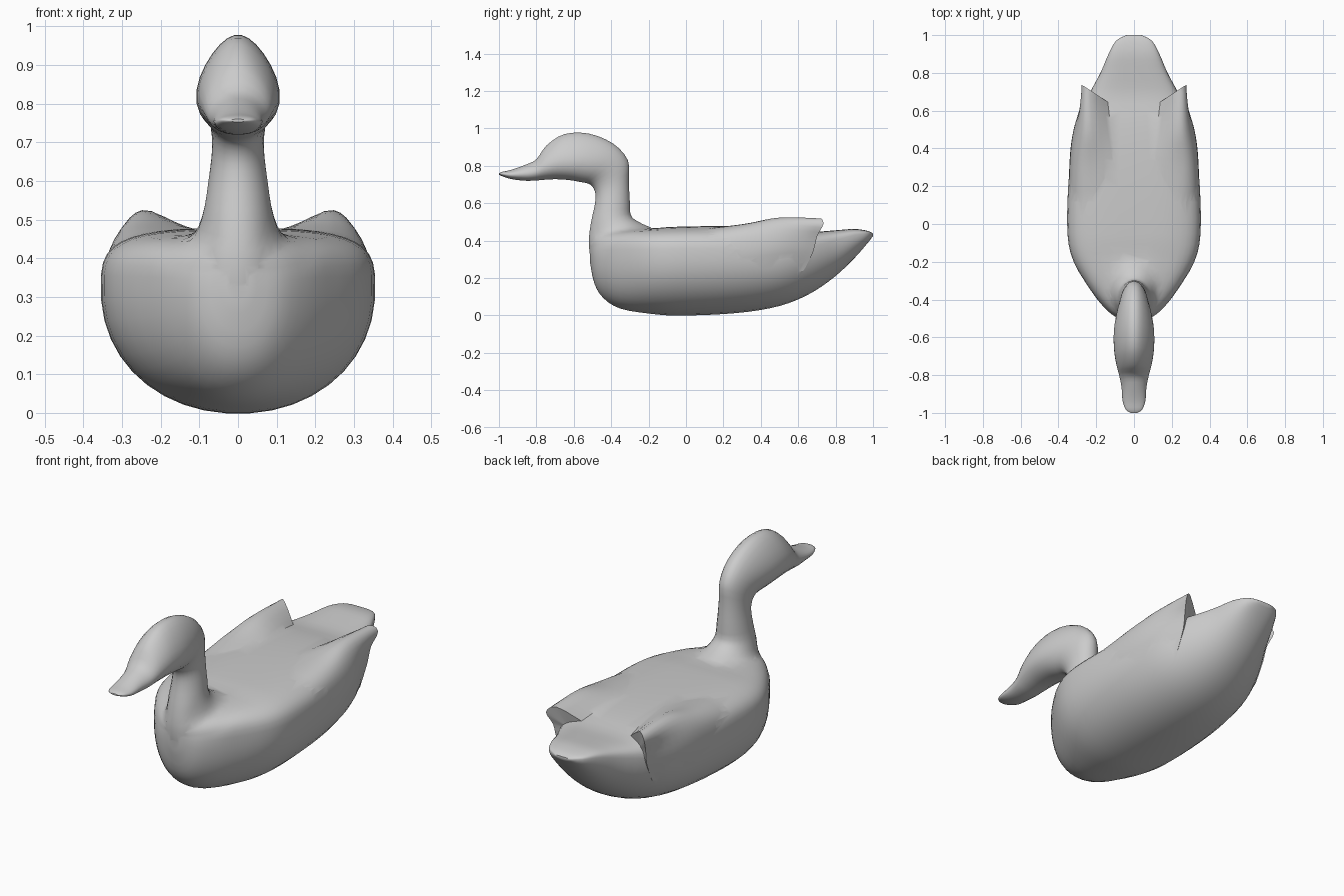
import bpy, bmesh, math
from mathutils import Vector

if "Cube" in bpy.data.objects:
    bpy.data.objects.remove(bpy.data.objects["Cube"])


def smooth_rows(rows, steps):
    """Catmull-Rom interpolation through a list of equal-length number rows."""
    out = []
    for i in range(len(rows) - 1):
        a, b = rows[max(i - 1, 0)], rows[i]
        c, d = rows[i + 1], rows[min(i + 2, len(rows) - 1)]
        for s in range(steps):
            t = s / steps
            out.append([0.5 * (2*q + (r - p)*t + (2*p - 5*q + 4*r - u)*t*t
                               + (3*q - p - 3*r + u)*t**3)
                        for p, q, r, u in zip(a, b, c, d)])
    return out + [list(rows[-1])]


def loft(name, rings, end_point=None):
    """Skin closed rings of points and close both ends with fans."""
    bm = bmesh.new()
    vs = [[bm.verts.new(p) for p in ring] for ring in rings]
    n = len(vs[0])
    for r0, r1 in zip(vs, vs[1:]):
        for i in range(n):
            j = (i + 1) % n
            bm.faces.new((r0[i], r0[j], r1[j], r1[i]))
    for k, point in ((0, None), (-1, end_point)):
        if point is None:
            point = sum((Vector(p) for p in rings[k]), Vector()) / n
        hub = bm.verts.new(point)
        for i in range(n):
            bm.faces.new((vs[k][i], vs[k][(i + 1) % n], hub))
    bmesh.ops.recalc_face_normals(bm, faces=bm.faces)
    mesh = bpy.data.meshes.new(name)
    bm.to_mesh(mesh)
    bm.free()
    ob = bpy.data.objects.new(name, mesh)
    bpy.context.collection.objects.link(ob)
    return ob


def power(v, n):
    return math.copysign(abs(v) ** (2 / n), v)


def angles(n):
    return [2 * math.pi * (i + 0.5) / n for i in range(n)]


def merge(base, part):
    """Boolean-union a part into the base and drop the leftover."""
    bpy.context.view_layer.objects.active = base
    mod = base.modifiers.new("union", 'BOOLEAN')
    mod.operation = 'UNION'
    mod.solver = 'EXACT'
    mod.object = part
    bpy.ops.object.modifier_apply(modifier=mod.name)
    bpy.data.objects.remove(part)


# Body and tail: y, half width, bottom z, widest z, top z
body_rows = [
    (-0.514, 0.03, 0.29, 0.34, 0.39),
    (-0.49, 0.10, 0.17, 0.32, 0.42),
    (-0.44, 0.16, 0.09, 0.32, 0.44),
    (-0.35, 0.23, 0.035, 0.32, 0.455),
    (-0.20, 0.32, 0.009, 0.32, 0.465),
    (-0.05, 0.353, -0.002, 0.32, 0.474),
    (0.20, 0.349, 0.006, 0.32, 0.478),
    (0.40, 0.328, 0.028, 0.32, 0.475),
    (0.55, 0.298, 0.065, 0.33, 0.465),
    (0.68, 0.242, 0.125, 0.35, 0.448),
    (0.80, 0.178, 0.21, 0.385, 0.455),
    (0.90, 0.135, 0.305, 0.42, 0.462),
    (0.97, 0.095, 0.385, 0.433, 0.452),
    (1.00, 0.04, 0.425, 0.433, 0.438),
]
rings = []
for y, w, zb, zw, zt in smooth_rows(body_rows, 3):
    ring = []
    for a in angles(40):
        c, s = math.cos(a), math.sin(a)
        n = 3.5 if s > 0 else 2.1
        ring.append((w * power(c, n), y, zw + (zt - zw if s > 0 else zw - zb) * power(s, n)))
    rings.append(ring)
duck = loft("duck_body", rings)

# Neck, head and bill: front/lower y z, back/upper y z, half width, taper to top
neck_rows = [
    (-0.505, 0.26, -0.08, 0.41, 0.16, 0),
    (-0.521, 0.38, -0.18, 0.472, 0.135, 0),
    (-0.510, 0.49, -0.285, 0.52, 0.094, 0),
    (-0.487, 0.60, -0.299, 0.60, 0.077, 0),
    (-0.487, 0.66, -0.305, 0.72, 0.067, 0),
    (-0.515, 0.70, -0.31, 0.83, 0.074, 0.1),
    (-0.57, 0.713, -0.39, 0.92, 0.094, 0.22),
    (-0.63, 0.723, -0.52, 0.973, 0.104, 0.3),
    (-0.70, 0.727, -0.65, 0.97, 0.100, 0.32),
    (-0.76, 0.724, -0.745, 0.91, 0.088, 0.3),
    (-0.81, 0.72, -0.80, 0.835, 0.076, 0.2),
    (-0.87, 0.72, -0.86, 0.805, 0.065, 0.15),
    (-0.94, 0.73, -0.935, 0.778, 0.060, 0.1),
    (-0.985, 0.745, -0.982, 0.768, 0.043, 0),
    (-1.00, 0.752, -1.00, 0.760, 0.018, 0),
]
rings = []
for yf, zf, yb, zb, w, taper in smooth_rows(neck_rows, 3):
    ring = []
    for a in angles(24):
        t = 0.5 + 0.5 * math.sin(a)
        x = w * math.cos(a) * (1 - taper * math.sin(a))
        ring.append((x, yf + (yb - yf) * t, zf + (zb - zf) * t))
    rings.append(ring)
merge(duck, loft("neck_head", rings))

# Blend the neck into the breast
bm = bmesh.new()
bm.from_mesh(duck.data)
bmesh.ops.remove_doubles(bm, verts=bm.verts, dist=0.002)
near = [v for v in bm.verts if 0.36 < v.co.z < 0.50 and -0.53 < v.co.y < -0.14
        and abs(v.co.x) < 0.2 and not (abs(v.co.x) < 0.06 and v.co.y < -0.4)]
for _ in range(6):
    bmesh.ops.smooth_vert(bm, verts=near, factor=0.5, use_axis_x=True,
                          use_axis_y=True, use_axis_z=True)
bm.to_mesh(duck.data)
bm.free()

# Folded wings: stations of outer-surface points, lower edge to back
wing_stations = [
    [(.33, 0, .25), (.345, 0, .32), (.33, 0, .40), (.27, 0, .44), (.2, 0, .455), (.1, 0, .45)],
    [(.312, .3, .20), (.341, .3, .31), (.333, .3, .42), (.285, .3, .478), (.2, .3, .486), (.08, .3, .468)],
    [(.28, .5, .21), (.317, .5, .33), (.313, .5, .43), (.28, .5, .505), (.22, .5, .52), (.11, .5, .462)],
    [(.25, .63, .24), (.255, .68, .34), (.262, .70, .42), (.278, .735, .49), (.235, .71, .518), (.13, .64, .44)],
]
flat = [[v for p in st for v in p] for st in wing_stations]
for side, name in ((-1, "wing_right"), (1, "wing_left")):
    rings = []
    for row in smooth_rows(flat, 5):
        pts = smooth_rows([row[i:i + 3] for i in range(0, 18, 3)], 3)
        pts.append([0.15, pts[0][1] * 0.96, 0.34])
        rings.append([(side * x, y, z) for x, y, z in pts])
    merge(duck, loft(name, rings, (side * 0.20, 0.66, 0.40)))

duck.select_set(True)
bpy.ops.object.shade_smooth_by_angle(angle=math.radians(40))
